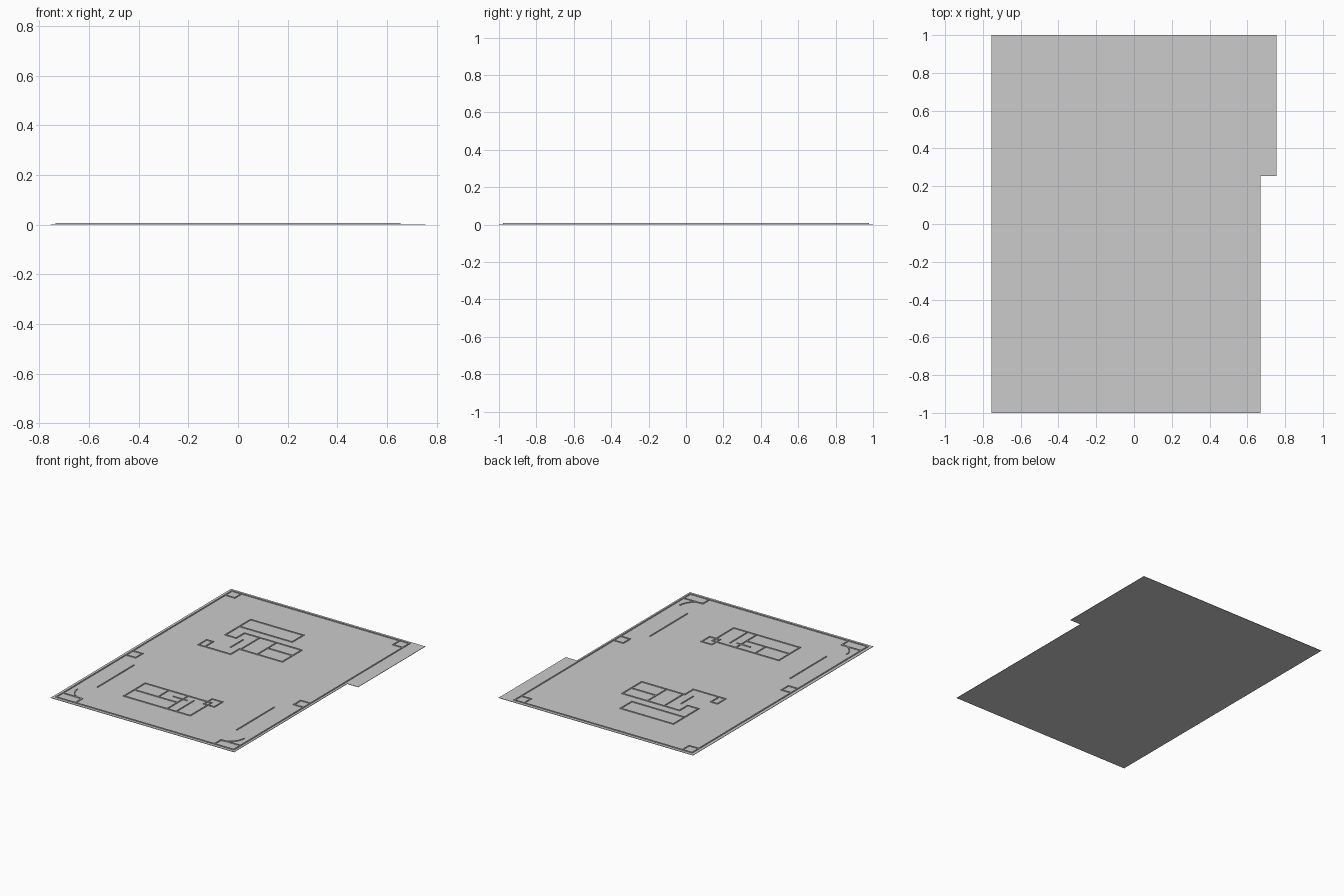
import bpy, bmesh
from math import sin, cos, radians

if "Cube" in bpy.data.objects:
    bpy.data.objects.remove(bpy.data.objects["Cube"])

BASE, TOP, W = 0.003, 0.008, 0.008


def finish(name, bm):
    bmesh.ops.recalc_face_normals(bm, faces=bm.faces)
    me = bpy.data.meshes.new(name)
    bm.to_mesh(me)
    bm.free()
    ob = bpy.data.objects.new(name, me)
    bpy.context.collection.objects.link(ob)
    return ob


def prism(bm, pts, z0, z1):
    lo = [bm.verts.new((x, y, z0)) for x, y in pts]
    hi = [bm.verts.new((x, y, z1)) for x, y in pts]
    bm.faces.new(lo)
    bm.faces.new(hi)
    n = len(pts)
    for i in range(n):
        j = (i + 1) % n
        bm.faces.new((lo[i], lo[j], hi[j], hi[i]))


def walls(name, segments):
    """Low straight walls, each segment (x0, y0, x1, y1) along an axis."""
    bm = bmesh.new()
    h = W / 2
    for x0, y0, x1, y1 in segments:
        a, b = min(x0, x1) - h, max(x0, x1) + h
        c, d = min(y0, y1) - h, max(y0, y1) + h
        prism(bm, [(a, c), (b, c), (b, d), (a, d)], BASE - 0.001, TOP)
    return finish(name, bm)


def room(x0, y0, x1, y1):
    return [(x0, y0, x1, y0), (x0, y1, x1, y1), (x0, y0, x0, y1), (x1, y0, x1, y1)]


# Site plate with the step on its right side
bm = bmesh.new()
prism(bm, [(-0.755, -1), (0.67, -1), (0.67, 0.255), (0.755, 0.255),
           (0.755, 1), (-0.755, 1)], 0, BASE)
finish("site_plate", bm)

# Boundary wall around the plot
L, R, F = -0.73, 0.65, 0.975
walls("boundary_wall", room(L, -F, R, F))

# Small square enclosures at the corners and halfway along the sides
s = 0.075
corners = []
for x, d in ((L, 1), (R, -1)):
    corners += room(x, F - s, x + d * s, F)
    corners += room(x, -0.2, x + d * s, -0.2 + s)
    corners += room(x, -F, x + d * 0.15, -F + s)
walls("corner_enclosures", corners)

# Rear building plan
walls("rear_building", room(-0.385, 0.565, 0.025, 0.69) + room(-0.18, 0.285, 0.145, 0.5)
      + room(-0.44, 0.19, -0.39, 0.28) + [
    (-0.385, 0.41, -0.385, 0.565), (-0.385, 0.41, -0.3, 0.41), (-0.3, 0.41, -0.3, 0.5),
    (-0.3, 0.5, -0.18, 0.5), (-0.39, 0.19, -0.19, 0.19), (-0.19, 0.19, -0.19, 0.285),
    (-0.05, 0.285, -0.05, 0.5), (-0.05, 0.4, 0.145, 0.4), (-0.25, 0.28, -0.25, 0.41)])

# Front building plan
walls("front_building", room(-0.385, -0.715, 0.13, -0.48) + room(0.1, -0.52, 0.18, -0.43) + [
    (-0.2, -0.6, -0.2, -0.48), (-0.385, -0.6, -0.05, -0.6),
    (-0.05, -0.715, -0.05, -0.48), (0.02, -0.715, 0.02, -0.52), (-0.12, -0.54, -0.02, -0.54)])

# Garden path edges with rounded outer corners
walls("path_edges", [(-0.6, -0.7, -0.6, -0.3), (0.495, -0.72, 0.495, -0.31)])
bm = bmesh.new()
for cx, start in ((-0.58, 180), (0.5, 270)):
    angles = [radians(start + 90 * i / 8) for i in range(9)]
    outer = [(cx + 0.11 * cos(a), -0.8 + 0.11 * sin(a)) for a in angles]
    inner = [(cx + 0.103 * cos(a), -0.8 + 0.103 * sin(a)) for a in reversed(angles)]
    prism(bm, outer + inner, BASE - 0.001, TOP)
finish("path_curves", bm)
